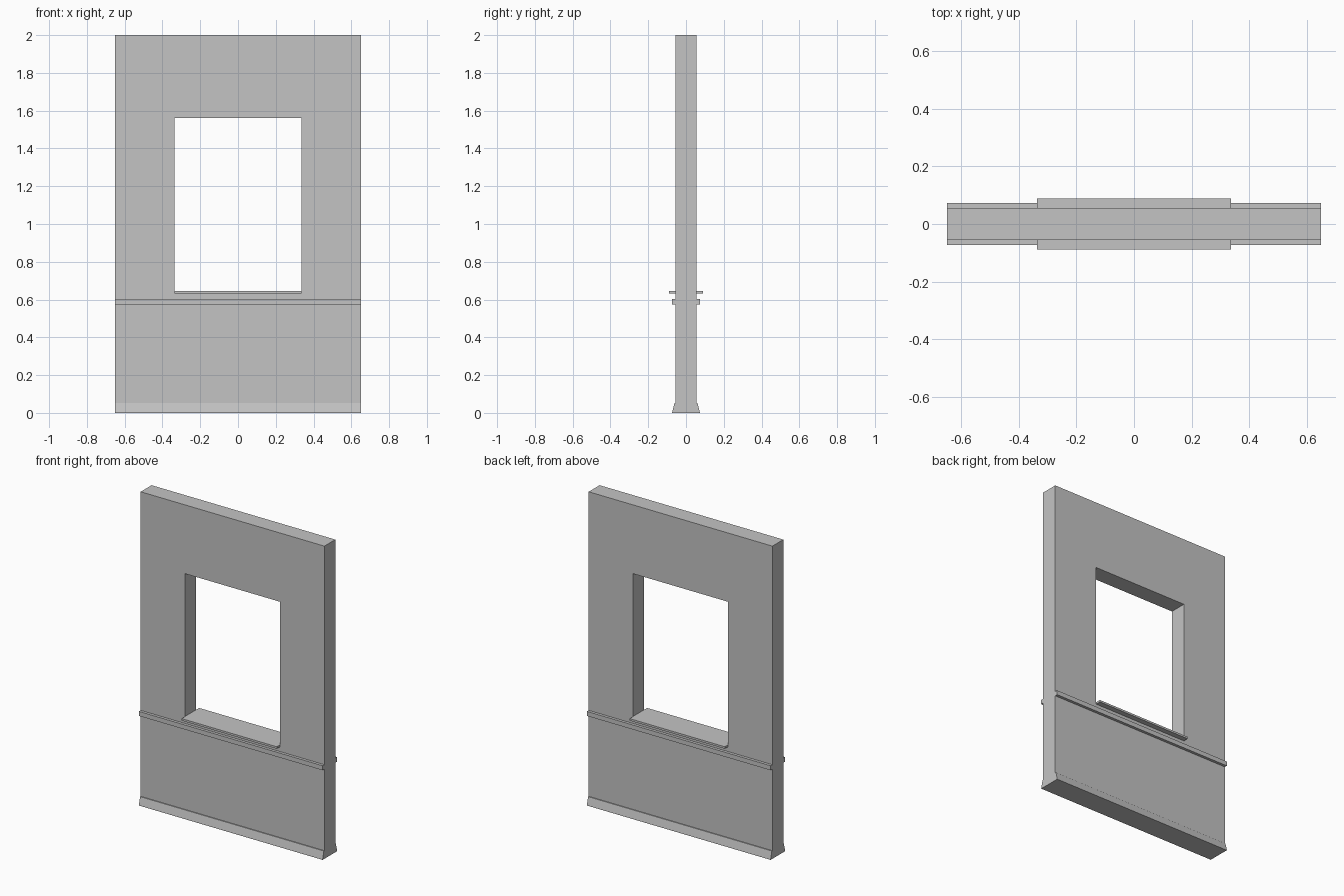
import bpy, bmesh

if "Cube" in bpy.data.objects:
    bpy.data.objects.remove(bpy.data.objects["Cube"], do_unlink=True)

HALF_W, HALF_T, HEIGHT = 0.65, 0.055, 2.0
OPEN_W, OPEN_LOW, OPEN_TOP = 0.337, 0.633, 1.56

# Single plaster colour
plaster = bpy.data.materials.new("plaster_grey")
plaster.use_nodes = True
colour = (0.55, 0.55, 0.55, 1)
plaster.diffuse_color = colour
plaster.node_tree.nodes["Principled BSDF"].inputs["Base Color"].default_value = colour


def finish(name, bm):
    bmesh.ops.recalc_face_normals(bm, faces=bm.faces)
    mesh = bpy.data.meshes.new(name)
    bm.to_mesh(mesh)
    bm.free()
    mesh.materials.append(plaster)
    obj = bpy.data.objects.new(name, mesh)
    bpy.context.collection.objects.link(obj)
    return obj


def extrude_all(bm, offset):
    """Give a flat sheet of faces a thickness."""
    ext = bmesh.ops.extrude_face_region(bm, geom=bm.faces[:], use_keep_orig=True)
    moved = [g for g in ext["geom"] if isinstance(g, bmesh.types.BMVert)]
    bmesh.ops.translate(bm, verts=moved, vec=offset)


def rectangle(bm, half, low, top):
    return [bm.verts.new((x, -HALF_T, z)) for x, z in
            ((-half, low), (half, low), (half, top), (-half, top))]


def moulding(name, half, profile):
    """Run a y-z profile along the width of the wall."""
    bm = bmesh.new()
    bm.faces.new([bm.verts.new((-half, y, z)) for y, z in profile])
    extrude_all(bm, (2 * half, 0, 0))
    return finish(name, bm)


def both_sides(points):
    """Mirror a half profile to the other side of the wall."""
    return points + [(-y, z) for y, z in reversed(points)]


# Wall slab with a window opening
bm = bmesh.new()
outer = rectangle(bm, HALF_W, 0, HEIGHT)
inner = rectangle(bm, OPEN_W, OPEN_LOW, OPEN_TOP)
for i in range(4):
    j = (i + 1) % 4
    bm.faces.new((outer[i], outer[j], inner[j], inner[i]))
extrude_all(bm, (0, 2 * HALF_T, 0))
finish("wall", bm)

# Sill board through the opening
moulding("window_sill", OPEN_W, both_sides([(0.089, 0.633), (0.089, 0.646)]))

# Chair rail on both faces
moulding("chair_rail", HALF_W, both_sides([(0.073, 0.573), (0.073, 0.602)]))

# Sloped skirting on both faces
moulding("skirting", HALF_W, both_sides([(0.073, 0), (0.073, 0.004), (0.061, 0.052)]))
